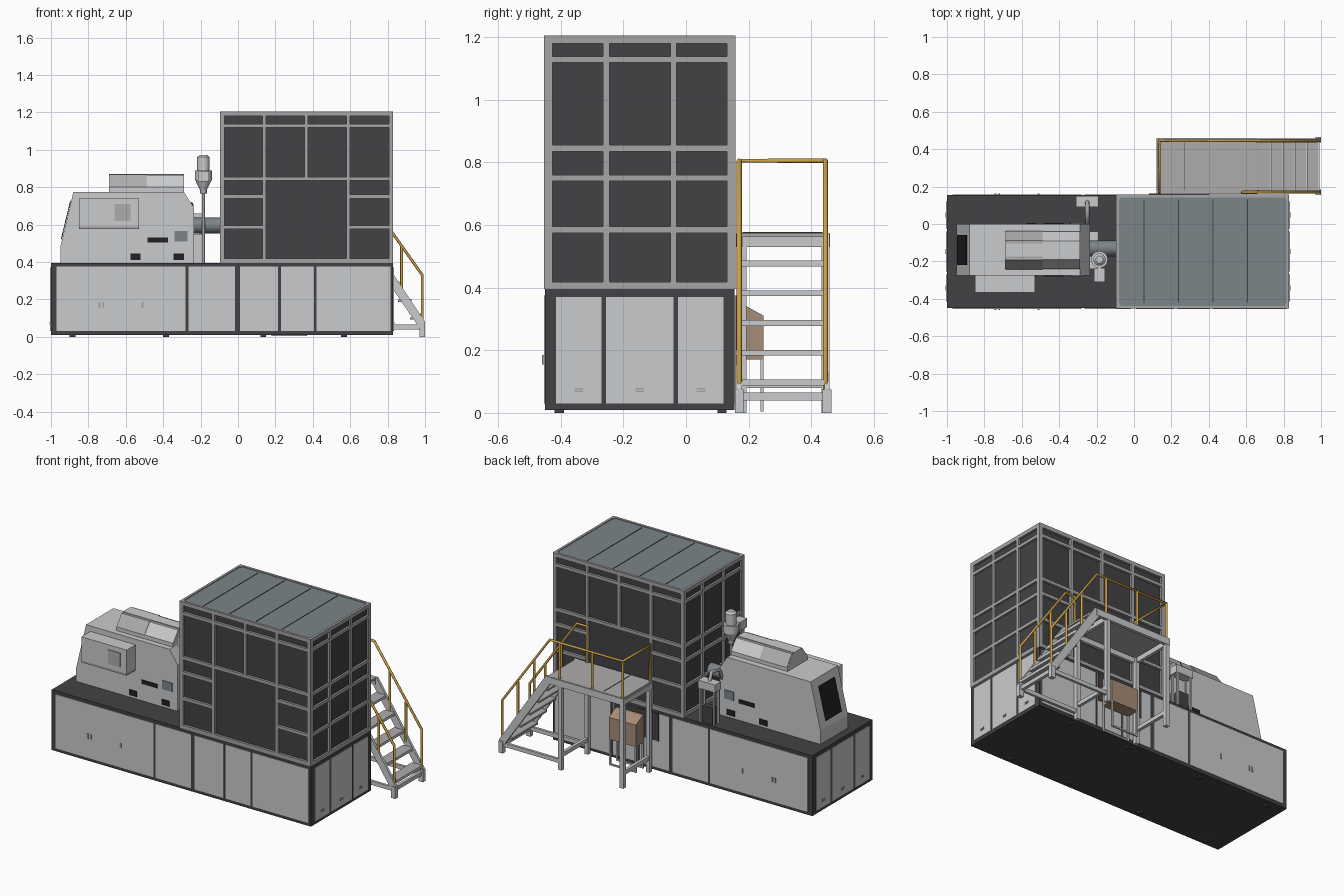
import bpy, bmesh, math
from mathutils import Vector

if "Cube" in bpy.data.objects:
    bpy.data.objects.remove(bpy.data.objects["Cube"])


def material(name, r, g, b):
    m = bpy.data.materials.new(name)
    m.use_nodes = True
    m.diffuse_color = (r, g, b, 1)
    m.node_tree.nodes["Principled BSDF"].inputs["Base Color"].default_value = (r, g, b, 1)
    return m


light = material("light grey paint", .59, .6, .61)
dark = material("charcoal", .055, .055, .062)
frame = material("frame grey", .39, .38, .39)
roof = material("blue grey", .2, .235, .25)
gold = material("safety yellow", .62, .36, .06)
brown = material("tan", .38, .27, .19)
deck = material("deck grey", .43, .41, .42)
black = material("black", .015, .015, .017)


def finish(name, bm, mat):
    bmesh.ops.recalc_face_normals(bm, faces=bm.faces)
    me = bpy.data.meshes.new(name)
    bm.to_mesh(me)
    bm.free()
    me.materials.append(mat)
    ob = bpy.data.objects.new(name, me)
    bpy.context.collection.objects.link(ob)
    return ob


def boxes(name, mat, items):
    """Each item is ((x0, x1), (y0, y1), (z0, z1))."""
    bm = bmesh.new()
    for spans in items:
        vs = bmesh.ops.create_cube(bm, size=1)["verts"]
        for v in vs:
            v.co = Vector([(a + b) / 2 + c * (b - a) for c, (a, b) in zip(v.co, spans)])
    return finish(name, bm, mat)


def prism(name, mat, pts, a, b, axis="y"):
    """Extrude an outline along y (points x, z) or along x (points y, z)."""
    bm = bmesh.new()
    put = (lambda p, t: (p[0], t, p[1])) if axis == "y" else (lambda p, t: (t, p[0], p[1]))
    f = bm.faces.new([bm.verts.new(put(p, a)) for p in pts])
    ext = bmesh.ops.extrude_face_region(bm, geom=[f])["geom"]
    move = Vector(put((0, 0), b - a))
    for v in ext:
        if isinstance(v, bmesh.types.BMVert):
            v.co += move
    return finish(name, bm, mat)


def tubes(name, mat, paths, radius):
    cu = bpy.data.curves.new(name, "CURVE")
    cu.dimensions = "3D"
    cu.bevel_depth = radius
    cu.bevel_resolution = 2
    cu.use_fill_caps = True
    for path in paths:
        s = cu.splines.new("POLY")
        s.points.add(len(path) - 1)
        for p, co in zip(s.points, path):
            p.co = (*co, 1)
    ob = bpy.data.objects.new(name, cu)
    bpy.context.collection.objects.link(ob)
    cu.materials.append(mat)


def lathe(name, mat, x, y, sections):
    """Stack of truncated cones: (z0, r0, z1, r1)."""
    bm = bmesh.new()
    for z0, r0, z1, r1 in sections:
        vs = bmesh.ops.create_cone(bm, cap_ends=True, segments=24, radius1=r0,
                                   radius2=r1, depth=z1 - z0)["verts"]
        bmesh.ops.translate(bm, verts=vs, vec=(x, y, (z0 + z1) / 2))
    ob = finish(name, bm, mat)
    bpy.context.view_layer.objects.active = ob
    ob.select_set(True)
    bpy.ops.object.shade_smooth_by_angle(angle=math.radians(35))
    ob.select_set(False)


X0, X1, Y0, Y1 = -1, .83, -.45, .155
EX = -.095  # left edge of the tall enclosure

# Base cabinet with door panels on four sides
boxes("base_cabinet", dark, [((X0, X1), (Y0, Y1), (.01, .395))])
long_doors = [(-.97, -.28), (-.265, -.015), (.01, .215), (.23, .405), (.42, .815)]
end_doors = [(-.415, -.27), (-.255, -.04), (-.025, .12)]
doors, pulls = [], []
for y, s in ((Y0, -1), (Y1, 1)):
    ys = tuple(sorted((y, y + s * .004)))
    doors += [(d, ys, (.03, .375)) for d in long_doors]
    yp = tuple(sorted((y, y + s * .009)))
    pulls += [((x, x + .009), yp, (.155, .185)) for x in (-.745, -.725, -.515)]
for x, s in ((X0, -1), (X1, 1)):
    xs = tuple(sorted((x, x + s * .004)))
    doors += [(xs, d, (.03, .37)) for d in end_doors]
    xp = tuple(sorted((x, x + s * .007)))
    pulls += [(xp, ((a + b) / 2 - .014, (a + b) / 2 + .014), (z, z + .005))
              for a, b in end_doors for z in (.066, .075)]
boxes("door_panels", light, doors)
boxes("door_pulls", frame, pulls)
boxes("base_feet", dark, [((x, x + .03), (y, y + .03), (0, .012))
                          for x in (-.9, -.4, .12, .55) for y in (-.42, .1)])

# Tall enclosure: dark panels inside a grid of frame bars
boxes("enclosure_panels", dark, [((EX + .012, X1 - .012), (Y0 + .012, Y1 - .012), (.395, 1.185))])
bars = []
W = .01
TOP, BOT = (1.18, 1.205), (.395, .418)
levels = (.585, .75, .845, 1.128)
for y in (Y0 - .003, Y1 - .012):
    ys = (y, y + .015)
    bars += [((EX, X1), ys, z) for z in (TOP, BOT)]
    bars += [((EX, X1), ys, (z - W, z + W)) for z in levels[2:]]
    bars += [(span, ys, (z - W, z + W)) for z in levels[:2] for span in ((EX, .14), (.59, X1))]
    bars += [((x - W, x + W), ys, (.395, 1.2)) for x in (.14, .59)]
    bars.append(((.355, .375), ys, (.845, 1.2)))
for x in (EX, X1 - .015):
    xs = (x, x + .015)
    bars += [(xs, (Y0, Y1), z) for z in (TOP, BOT)]
    bars += [(xs, (Y0, Y1), (z - W, z + W)) for z in levels]
    bars += [(xs, (y - W, y + W), (.395, 1.2)) for y in (-.255, -.04)]
bars += [(x, y, (.395, 1.205)) for x in ((EX, EX + .024), (X1 - .024, X1))
         for y in ((Y0 - .003, Y0 + .024), (Y1 - .024, Y1 + .003))]
boxes("enclosure_frame", frame, bars)
boxes("enclosure_roof", roof, [((EX + .01, X1 - .01), (Y0 + .01, Y1 - .01), (1.18, 1.2))])
boxes("roof_seams", dark, [((x, x + .005), (Y0 + .03, Y1 - .025), (1.198, 1.202))
                           for x in (.05, .235, .42, .605)])

# Injection unit housing
prism("unit_housing", light, [(-.95, .395), (-.95, .48), (-.88, .775), (-.29, .775),
                              (-.235, .69), (-.235, .395)], -.275, 0)
prism("unit_end_window", black, [(-.943, .52), (-.947, .521), (-.897, .728), (-.893, .727)], -.22, -.06)
boxes("unit_nozzle_block", light, [((-.235, -.19), (-.24, -.04), (.395, .55))])
prism("unit_hood", light, [(-.24, .77), (-.24, .80), (-.19, .865), (-.09, .865), (-.04, .80), (-.04, .77)],
      -.69, -.29, "x")
prism("hood_window", deck, [(-.243, .80), (-.192, .868), (-.088, .868), (-.037, .80)], -.685, -.49, "x")
prism("hood_cap", light, [(-.175, .86), (-.175, .871), (-.105, .871), (-.105, .86)], -.69, -.29, "x")
boxes("front_control_box", light, [((-.85, -.53), (-.365, -.27), (.59, .74))])
boxes("control_box_trim", frame, [((-.85, -.53), (-.365, -.27), (.577, .59))])
boxes("control_box_plate", deck, [((-.66, -.575), (-.369, -.36), (.62, .71))])
sides = ((-.28, -.27), (-.005, .005))
boxes("unit_vents", black, [(x, y, z) for y in sides for x, z in (
    ((-.485, -.375), (.505, .53)), ((-.575, -.52), (.41, .445)), ((-.345, -.29), (.41, .445)))])
boxes("unit_side_windows", roof, [((-.34, -.27), y, (.51, .565)) for y in sides])

# Barrel, hopper and feed stand between housing and enclosure
tubes("barrel", roof, [[(-.24, -.13, .595), (EX + .01, -.13, .595)]], .043)
lathe("hopper", light, -.185, -.19, [(.89, .033, .96, .033), (.96, .033, .972, .02),
                                     (.84, .045, .89, .045), (.785, .018, .84, .045)])
lathe("hopper_pole", frame, -.185, -.19, [(.395, .008, .79, .008), (.765, .018, .785, .018)])
boxes("hopper_motor", light, [((-.215, -.155), (-.31, -.235), (.83, .885))])
boxes("stand_top", light, [((-.31, -.19), (.09, .15), (.61, .66))])
boxes("stand_legs", light, [((x, x + .012), (y, y + .012), (.395, .62))
                            for x in (-.305, -.207) for y in (.092, .136)])
boxes("stand_pump", dark, [((-.285, -.215), (.1, .14), (.395, .5))])
tubes("stand_hose", frame, [[(-.25, .12, .65), (-.25, .1, .71), (-.25, .02, .69), (-.25, -.02, .6)]], .011)

# Access platform
PY = (.17, .45)
boxes("platform_deck", deck, [((.125, .66), (.165, .455), (.562, .575))])
boxes("deck_seam", dark, [((.27, .274), (.18, .435), (.574, .577))])
beams = [((.12, .66), (y - .01, y + .01), (.53, .573)) for y in PY]
beams += [((x - .01, x + .01), PY, (.53, .562)) for x in (.13, .57)]
beams += [((x - .013, x + .013), (y - .013, y + .013), (0, .56)) for x in (.135, .57) for y in (.18, .445)]
beams += [((x - .01, x + .01), PY, (.08, .105)) for x in (.135, .57)]
beams += [((.57, .99), (y - .008, y + .008), (.04, .065)) for y in (.175, .445)]
beams += [((.97, 1), (y - .014, y + .014), (0, .075)) for y in PY]
beams.append(((.97, .99), PY, (.04, .065)))
boxes("platform_frame", light, beams)

# Stairs: sloped stringers and treads
for name, y in zip(("front_stringer", "rear_stringer"), PY):
    prism(name, light, [(.64, .575), (.67, .575), (1, .08), (1, .04), (.975, .04), (.64, .53)], y - .008, y + .008)
boxes("stair_treads", deck, [((.665 + i * .0635, .735 + i * .0635), (.178, .442),
                              (.472 - i * .095, .484 - i * .095)) for i in range(5)])
boxes("tread_nosings", light, [((.73 + i * .0635, .737 + i * .0635), (.178, .442),
                                (.468 - i * .095, .486 - i * .095)) for i in range(5)])

# Yellow handrails with posts
H = .805
rails = [[(.58, PY[0], .56), (.58, PY[0], H), (.65, PY[0], H), (.985, PY[0], .33), (.985, PY[0], .075)],
         [(.135, PY[0], .56), (.135, PY[0], H), (.135, .445, H), (.65, .445, H),
          (.985, .445, .33), (.985, .445, .075)]]
rails += [[(x, .445, .56), (x, .445, H)] for x in (.135, .35, .58)]
for x in (.76, .875):
    drop = (x - .65) * 1.45
    rails += [[(x, y, .55 - drop), (x, y, H - drop)] for y in (PY[0], .445)]
tubes("handrails", gold, rails, .008)

# Tan hydraulic box on its stand beneath the platform
prism("tan_box", brown, [(.165, .17), (.165, .345), (.185, .345), (.248, .31), (.248, .17)], .18, .37, "x")
boxes("tan_box_stand", light, [((x, x + .01), (y, y + .01), (.005, .17))
                               for x in (.18, .36) for y in (.165, .238)]
      + [((.18, .37), (y, y + .01), (.005, .015)) for y in (.165, .238)])
boxes("valve_recess", dark, [((.08, .4), (.155, .162), (.2, .375))])
